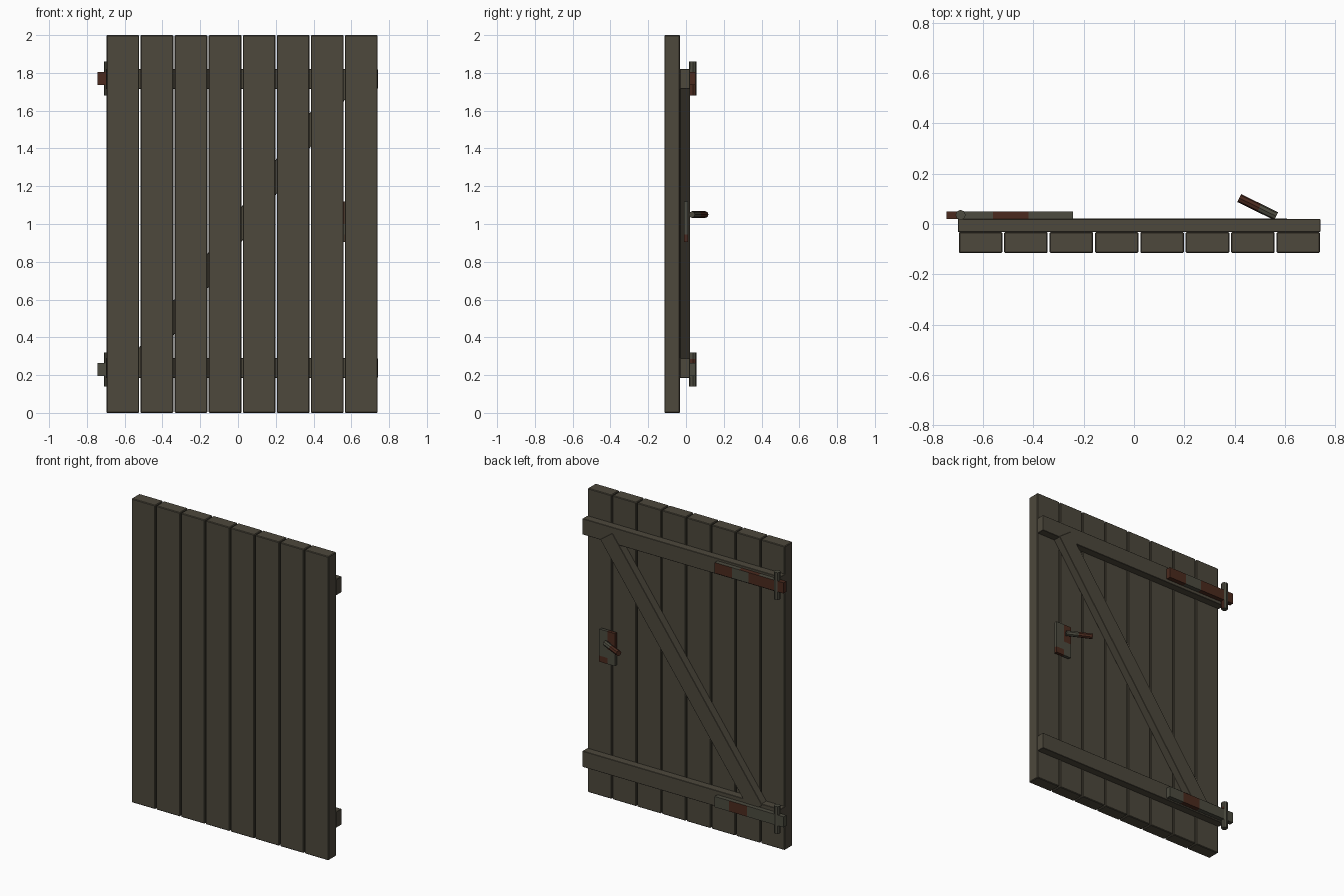
import bpy, bmesh, math
from mathutils import Matrix, Vector

if "Cube" in bpy.data.objects:
    bpy.data.objects.remove(bpy.data.objects["Cube"])


def material(name, col):
    m = bpy.data.materials.new(name)
    m.diffuse_color = (*col, 1)
    m.use_nodes = True
    m.node_tree.nodes["Principled BSDF"].inputs["Base Color"].default_value = m.diffuse_color
    return m


WOOD = material("weathered wood", (0.074, 0.065, 0.045))
METAL = material("old metal", (0.072, 0.070, 0.050))
RUST = material("rust", (0.070, 0.023, 0.013))


def finish(name, bm, mats, rule=None, bevel=0):
    """Turn a bmesh into an object; rule(centre, normal) picks the rusty faces."""
    if bevel:
        bmesh.ops.bevel(bm, geom=bm.edges[:], offset=bevel, segments=1, affect='EDGES')
    bmesh.ops.recalc_face_normals(bm, faces=bm.faces[:])
    if rule:
        for f in bm.faces:
            f.material_index = int(rule(f.calc_center_median(), f.normal))
    me = bpy.data.meshes.new(name)
    bm.to_mesh(me)
    bm.free()
    for m in mats:
        me.materials.append(m)
    ob = bpy.data.objects.new(name, me)
    bpy.context.collection.objects.link(ob)
    return ob


def box_bm(lo, hi, cuts=()):
    """Box from corner to corner, sliced at (axis, value) cuts."""
    bm = bmesh.new()
    lo, hi = Vector(lo), Vector(hi)
    mat = Matrix.Translation((lo + hi) / 2) @ Matrix.Diagonal((*(hi - lo), 1))
    bmesh.ops.create_cube(bm, size=1, matrix=mat)
    for axis, v in cuts:
        co, no = Vector((0, 0, 0)), Vector((0, 0, 0))
        co[axis], no[axis] = v, 1
        bmesh.ops.bisect_plane(bm, geom=bm.verts[:] + bm.edges[:] + bm.faces[:],
                               plane_co=co, plane_no=no)
    return bm


def rod_bm(a, b, r, sides, cuts=()):
    """Cylinder from a to b, sliced at fractions of its length."""
    a, b = Vector(a), Vector(b)
    d = b - a
    bm = bmesh.new()
    mat = Matrix.Translation((a + b) / 2) @ d.to_track_quat('Z', 'Y').to_matrix().to_4x4()
    bmesh.ops.create_cone(bm, cap_ends=True, segments=sides, radius1=r, radius2=r,
                          depth=d.length, matrix=mat)
    for t in cuts:
        bmesh.ops.bisect_plane(bm, geom=bm.verts[:] + bm.edges[:] + bm.faces[:],
                               plane_co=a + d * t, plane_no=d.normalized())
    return bm


# Eight upright planks
for i in range(8):
    x = -0.696 + i * 0.1803
    finish(f"plank_{i + 1}", box_bm((x, -0.115, 0), (x + 0.173, -0.032, 2)), [WOOD], bevel=0.004)

# Two cross rails
for name, z in (("lower_rail", 0.185), ("upper_rail", 1.715)):
    finish(name, box_bm((-0.70, -0.032, z), (0.74, 0.02, z + 0.105)), [WOOD], bevel=0.002)

# Diagonal brace between the rails
a, b = Vector((-0.526, -0.006, 0.25)), Vector((0.566, -0.006, 1.75))
d = b - a
bm = box_bm((-0.0545, -0.026, -d.length / 2), (0.0545, 0.028, d.length / 2))
bm.transform(Matrix.Translation((a + b) / 2) @ Matrix.Rotation(math.atan2(d.x, d.z), 4, 'Y'))
finish("diagonal_brace", bm, [WOOD], bevel=0.002)


# Strap hinges with rust patches
def upper_rust(c, n):
    if n.z > 0.5:
        return -0.56 < c.x < -0.42 or c.x < -0.70
    return c.x > -0.37 or c.x < -0.49


def lower_rust(c, n):
    return -0.48 < c.x < -0.35 and n.z < 0.5


for name, z, rule in (("lower", 0.23, lower_rust), ("upper", 1.77, upper_rust)):
    cuts = [(0, v) for v in (-0.70, -0.56, -0.49, -0.48, -0.42, -0.37, -0.35)]
    finish(name + "_hinge_strap", box_bm((-0.745, 0.02, z - 0.035), (-0.243, 0.05, z + 0.035), cuts),
           [METAL, RUST], rule)
    pin = rod_bm((-0.689, 0.036, z - 0.09), (-0.689, 0.036, z + 0.09), 0.02, 8, (0.5, 0.8))
    finish(name + "_hinge_pin", pin, [METAL, RUST],
           lambda c, n, z=z: n.x > 0.5 and (c.z < z if z > 1 else 0 < c.z - z < 0.06))

# Lock plate and slanted handle
finish("lock_plate", box_bm((0.51, -0.01, 0.905), (0.625, 0.01, 1.12),
                            [(0, 0.565), (2, 0.945), (2, 1.0)]), [METAL, RUST],
       lambda c, n: (c.x < 0.565 and c.z > 1.0) or (c.x > 0.565 and c.z < 0.945))
finish("handle", rod_bm((0.565, 0.031, 1.05), (0.418, 0.103, 1.05), 0.0175, 8, (0.46,)),
       [METAL, RUST], lambda c, n: c.x < 0.497)
